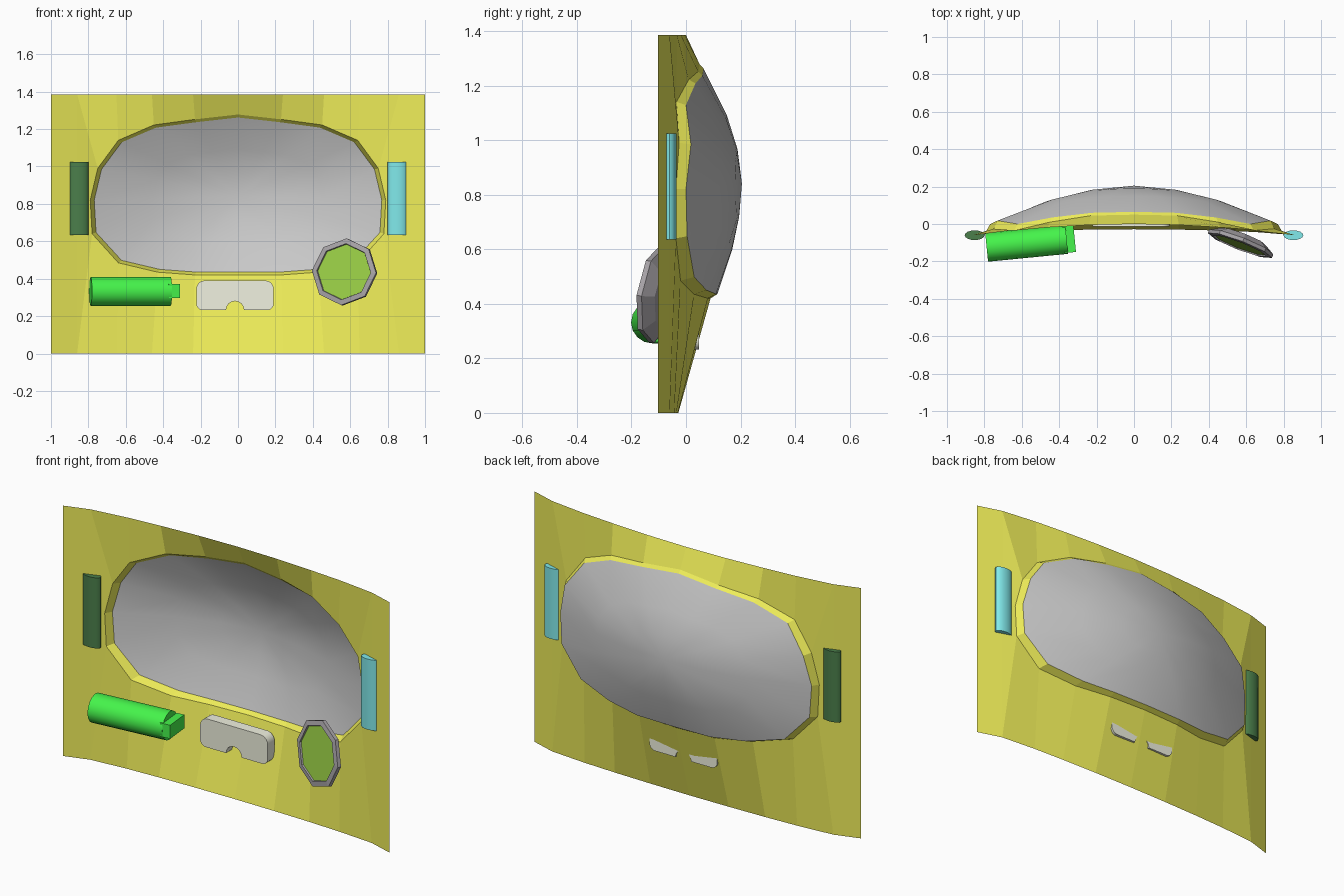
import bpy, bmesh, math
from mathutils import Vector, Matrix, Euler

if "Cube" in bpy.data.objects:
    bpy.data.objects.remove(bpy.data.objects["Cube"])


def mat(name, rgb):
    m = bpy.data.materials.new(name)
    m.diffuse_color = (*rgb, 1)
    m.use_nodes = True
    m.node_tree.nodes["Principled BSDF"].inputs["Base Color"].default_value = m.diffuse_color
    return m


YELLOW = mat("yellow", (0.86, 0.85, 0.1))
CYAN = mat("cyan", (0.22, 0.82, 0.83))
DARK_GREEN = mat("dark_green", (0.07, 0.21, 0.07))
GREEN = mat("bright_green", (0.06, 0.9, 0.07))
BEIGE = mat("beige", (0.88, 0.89, 0.75))
DARK_GREY = mat("dark_grey", (0.38, 0.36, 0.38))
LEAF = mat("leaf_green", (0.32, 0.62, 0.06))


def make(name, verts, faces, material=None, smooth=None):
    me = bpy.data.meshes.new(name)
    me.from_pydata(verts, [], faces)
    bm = bmesh.new()
    bm.from_mesh(me)
    bmesh.ops.remove_doubles(bm, verts=bm.verts, dist=1e-4)
    bmesh.ops.recalc_face_normals(bm, faces=bm.faces)
    bm.to_mesh(me)
    bm.free()
    ob = bpy.data.objects.new(name, me)
    bpy.context.collection.objects.link(ob)
    if material:
        me.materials.append(material)
    if smooth:
        bpy.ops.object.select_all(action='DESELECT')
        ob.select_set(True)
        bpy.context.view_layer.objects.active = ob
        bpy.ops.object.shade_smooth_by_angle(angle=math.radians(smooth))
    return ob


def full_loop(half):
    # right half from top centre to bottom centre, mirrored to a closed loop
    return [Vector(p) for p in half] + [Vector((-p[0], p[1], p[2])) for p in half[-2:0:-1]]


def bridge(loops):
    n = len(loops[0])
    verts = [v for l in loops for v in l]
    faces = [(r * n + i, r * n + (i + 1) % n, (r + 1) * n + (i + 1) % n, (r + 1) * n + i)
             for r in range(len(loops) - 1) for i in range(n)]
    return verts, faces


def prism(name, outline, depth, material, matrix, smooth=35):
    # outline in local x,z pulled along local y, centred
    n = len(outline)
    verts = [matrix @ Vector((x, s * depth / 2, z)) for s in (-1, 1) for x, z in outline]
    faces = [tuple(range(n)), tuple(range(n, 2 * n))]
    faces += [(i, (i + 1) % n, n + (i + 1) % n, n + i) for i in range(n)]
    return make(name, verts, faces, material, smooth)


def ellipse(rx, rz, n, a0=0.0):
    return [(rx * math.cos(a0 + 2 * math.pi * i / n), rz * math.sin(a0 + 2 * math.pi * i / n))
            for i in range(n)]


# curved panel: opening outline, and the panel border it is bridged to
H, XK, YK = 1.385, 0.86, -0.06
opening = [(0, .05, 1.278), (.23, .045, 1.252), (.45, .01, 1.222), (.64, -.035, 1.14),
           (.75, -.025, .99), (.79, -.037, .82), (.78, -.037, .64), (.64, -.02, .485),
           (.43, .03, .435), (.23, .08, .42), (0, .09, .42)]
border = [(0, 0, H), (.24, -.005, H), (.46, -.018, H), (.65, -.033, H), (XK, YK, H),
          (XK, YK, .82), (XK, YK, 0), (.65, -.043, 0), (.46, -.035, 0), (.24, -.03, 0), (0, -.028, 0)]
A = full_loop(opening)
verts, faces = bridge([A, full_loop(border)])
for s in (-1, 1):
    for z0, z1 in ((0, .82), (.82, H)):
        k = len(verts)
        verts += [Vector(p) for p in ((s * XK, YK, z0), (s, -.103, z0), (s, -.103, z1), (s * XK, YK, z1))]
        faces.append((k, k + 1, k + 2, k + 3))
make("panel", verts, faces, YELLOW)

# rim stepping back from the panel to the dome edge
back_y = [.065, .06, .035, 0, .018, 0, .004, .03, .075, .11, .115]
C = full_loop([(x * .973, y, .84 + (z - .84) * .963) for (x, _, z), y in zip(opening, back_y)])
make("opening_rim", *bridge([A, C]), YELLOW)

# dome bulging backwards
def ring(r):
    f = 1 - r ** 1.8
    return [Vector((p.x * r, p.y + (.205 - p.y) * f, .84 + (p.z - .84) * r)) for p in C]


make("dome", *bridge([C, ring(.6), ring(.3), ring(0)]), None, 60)

# upright side bars
for name, s, m in (("right_side_bar", 1, CYAN), ("left_side_bar", -1, DARK_GREEN)):
    M = Matrix.Translation((s * .852, -.06, .83)) @ Matrix.Rotation(math.pi / 2, 4, 'X')
    prism(name, ellipse(.053, .026, 16), .39, m, M)

# canister lying on its side, with a flat tab at the end
T = Matrix.Translation((-.575, -.103, .332)) @ Matrix.Rotation(math.radians(5.6), 4, 'Z')
along = Matrix.Rotation(math.pi / 2, 4, 'Z')
prism("canister", ellipse(.078, .077, 16), .43, GREEN, T @ Matrix.Translation((.001, 0, 0)) @ along)
prism("canister_tab", [(-.072, -.035), (.072, -.035), (.072, .04), (-.072, .04)], .06, GREEN,
      T @ Matrix.Translation((.229, 0, 0)) @ along)

# goggle-shaped plate with rounded corners and a round notch
def arc(cx, cz, r, a0, a1, n=5):
    return [(cx + r * math.cos(math.radians(a0 + (a1 - a0) * i / n)),
             cz + r * math.sin(math.radians(a0 + (a1 - a0) * i / n))) for i in range(n + 1)]


w, h, r = .207, .079, .045
plate = arc(w - r, h - r, r, 0, 90) + arc(-w + r, h - r, r, 90, 180)
plate += arc(-w + r - .01, -h + .035, .035, 180, 270) + arc(0, -h, .048, 180, 0, 8)
plate += arc(w - r + .01, -h + .035, .035, -90, 0)
prism("goggle_plate", plate, .06, BEIGE, Matrix.Translation((-.016, .017, .311)))

# tilted octagonal disc with coloured face
D = Matrix.Translation((.572, -.1, .435)) @ Euler((math.radians(-8), 0, math.radians(-21))).to_matrix().to_4x4()
loops = [[D @ Vector((x, y, z)) for x, z in ellipse(q, q * .98, 8, math.radians(-2))]
         for q, y in ((.152, -.012), (.155, -.02), (.184, -.016), (.184, .004), (.13, .035))]
v, f = bridge(loops)
make("disc_body", v, f + [tuple(range(32, 40))], DARK_GREY)
make("disc_face", loops[0], [tuple(range(8))], LEAF)
